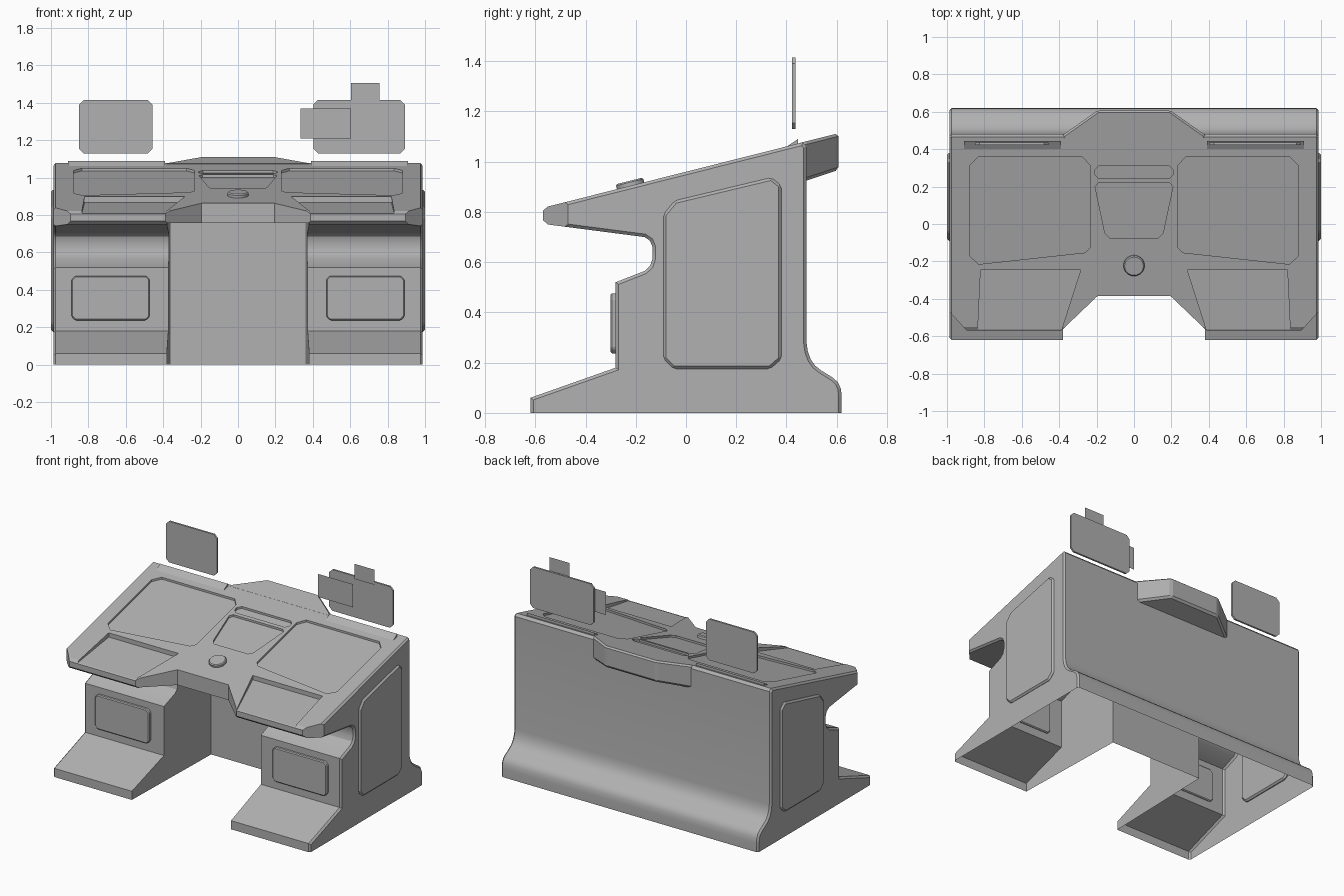
import bpy, bmesh
from mathutils import Matrix

if "Cube" in bpy.data.objects:
    bpy.data.objects.remove(bpy.data.objects["Cube"])

# Mid grey finish shared by every part
grey = bpy.data.materials.new("mid_grey")
grey.diffuse_color = (0.44, 0.44, 0.44, 1)
grey.use_nodes = True
grey.node_tree.nodes["Principled BSDF"].inputs["Base Color"].default_value = grey.diffuse_color


def top(y):
    """Height of the sloping desk top."""
    return 0.96 + 0.252 * y


def finish(name, bm, bevel=0.0):
    bmesh.ops.recalc_face_normals(bm, faces=bm.faces)
    me = bpy.data.meshes.new(name)
    bm.to_mesh(me)
    bm.free()
    me.materials.append(grey)
    ob = bpy.data.objects.new(name, me)
    bpy.context.collection.objects.link(ob)
    if bevel:
        m = ob.modifiers.new("Bevel", 'BEVEL')
        m.width, m.segments, m.limit_method = bevel, 1, 'ANGLE'
    return ob


def loft(lo, hi):
    """Closed solid between two matching point loops."""
    bm = bmesh.new()
    a = [bm.verts.new(p) for p in lo]
    b = [bm.verts.new(p) for p in hi]
    bm.faces.new(a)
    bm.faces.new(b)
    for i in range(len(a)):
        j = (i + 1) % len(a)
        bm.faces.new((a[i], a[j], b[j], b[i]))
    return bm


def column(name, pts, zlo, zhi, bevel=0.0):
    """Outline in plan, bottom and top heights given as functions of y."""
    return finish(name, loft([(x, y, zlo(y)) for x, y in pts],
                             [(x, y, zhi(y)) for x, y in pts]), bevel)


def clipped(x0, x1, z0, z1, c):
    """Rectangle with cut corners."""
    return [(x0 + c, z0), (x1 - c, z0), (x1, z0 + c), (x1, z1 - c),
            (x1 - c, z1), (x0 + c, z1), (x0, z1 - c), (x0, z0 + c)]


def plate(name, pts, y0, y1, bevel=0.0):
    """Outline in x, z with thickness along y."""
    return finish(name, loft([(x, y0, z) for x, z in pts],
                             [(x, y1, z) for x, z in pts]), bevel)


def flip(pts, s):
    return [(s * x, y) for x, y in pts]


# Desk body: side profile stretched across the width, with chamfered ends
profile = [(-0.62, -0.05), (-0.62, 0.06), (-0.28, 0.18), (-0.28, 0.52),
           (-0.165, 0.565), (-0.143, 0.585), (-0.133, 0.615), (-0.133, 0.66),
           (-0.143, 0.685), (-0.165, 0.70), (-0.55, 0.75), (-0.57, 0.768),
           (-0.57, 0.805), (-0.55, top(-0.55)), (0.465, top(0.465)), (0.48, 1.06),
           (0.48, 0.28), (0.485, 0.245), (0.497, 0.212), (0.515, 0.187),
           (0.54, 0.168), (0.585, 0.14), (0.605, 0.122), (0.617, 0.095),
           (0.62, 0.06), (0.62, -0.05)]
W, C = 0.987, 0.012
bm = loft([(C - W, y, z) for y, z in profile], [(W - C, y, z) for y, z in profile])
bmesh.ops.recalc_face_normals(bm, faces=bm.faces)
caps = [f for f in bm.faces if len(f.verts) > 4]
bmesh.ops.inset_individual(bm, faces=caps, thickness=C, depth=C, use_even_offset=True)
body = finish("desk_body", bm)

# Cutters: knee well, front notch, front corners and top recesses
above = lambda y: top(y) + 0.1
shallow = lambda y: top(y) - 0.014
cutters = [
    column("knee_cut", [(-0.385, -0.8), (0.385, -0.8), (0.36, 0.22), (-0.36, 0.22)],
           lambda y: -0.2, lambda y: 0.757),
    column("notch_cut", [(-0.42, -0.6), (0.42, -0.6), (0.195, -0.385), (-0.195, -0.385)],
           lambda y: 0.6, lambda y: 1.3),
    column("centre_recess", [(-0.13, -0.075), (0.13, -0.075), (0.155, -0.05), (0.208, 0.2),
                             (0.19, 0.22), (-0.19, 0.22), (-0.208, 0.2), (-0.155, -0.05)],
           shallow, above),
    column("slot_recess", clipped(-0.21, 0.21, 0.243, 0.31, 0.022), shallow, above)]
for s in (-1, 1):
    cutters += [
        column("corner_cut", flip([(1.05, -0.40), (0.84, -0.63), (1.05, -0.63)], s),
               lambda y: 0.68, lambda y: 1.2),
        column("pad_recess", flip([(0.88, 0.31), (0.835, 0.357), (0.275, 0.357), (0.232, 0.31),
                                   (0.232, -0.125), (0.262, -0.153), (0.83, -0.215),
                                   (0.88, -0.17)], s), shallow, above),
        column("tray_recess", flip([(0.835, -0.563), (0.82, -0.245), (0.285, -0.245),
                                    (0.387, -0.563)], s),
               lambda y: top(y) - 0.03 + 0.02 * (-0.245 - y) / 0.318, above)]
for c in cutters:
    c.hide_render = True
    m = body.modifiers.new("Cut", 'BOOLEAN')
    m.operation, m.solver, m.object = 'DIFFERENCE', 'EXACT', c
bpy.context.view_layer.update()
cut = bpy.data.meshes.new_from_object(
    body.evaluated_get(bpy.context.evaluated_depsgraph_get()))
body.modifiers.clear()
for c in cutters:
    bpy.data.objects.remove(c)

# Open the underside at floor level
bm = bmesh.new()
bm.from_mesh(cut)
bmesh.ops.bisect_plane(bm, geom=bm.verts[:] + bm.edges[:] + bm.faces[:], dist=1e-5,
                       plane_co=(0, 0, 0), plane_no=(0, 0, -1), clear_outer=True)
bm.to_mesh(cut)
bm.free()
body.data = cut
bpy.context.view_layer.objects.active = body
body.select_set(True)
bpy.ops.object.shade_smooth_by_angle(angle=0.42)
body.select_set(False)

# Overhanging hood at the back
column("rear_hood", [(-0.40, 0.44), (0.40, 0.44), (0.375, 0.48), (0.195, 0.607),
                     (-0.195, 0.607), (-0.375, 0.48)],
       lambda y: 0.925 + 0.33 * (y - 0.48), lambda y: top(y) + 0.0004, 0.012)

# Round knob lying on the slope
bm = bmesh.new()
tilt = Matrix.Translation((0, -0.222, top(-0.222) + 0.005)) @ Matrix.Rotation(0.247, 4, 'X')
bmesh.ops.create_cone(bm, cap_ends=True, segments=32, radius1=0.056, radius2=0.056,
                      depth=0.03, matrix=tilt)
finish("knob", bm, 0.006)

# Paired panels
side = [(-0.09, 0.215), (-0.05, 0.175), (0.335, 0.175), (0.38, 0.215), (0.38, 0.905),
        (0.34, 0.937), (-0.045, 0.845), (-0.09, 0.79)]
lip = [(0.395, top(0.395) - 0.003), (0.42, 1.05), (0.445, 1.06), (0.445, 1.09)]
for s, tag in ((-1, "left"), (1, "right")):
    finish("side_panel_" + tag, loft([(s * 0.97, y, z) for y, z in side],
                                     [(s * 1.0, y, z) for y, z in side]), 0.011)
    plate("drawer_front_" + tag, flip(clipped(0.472, 0.89, 0.237, 0.475, 0.02), s),
          -0.301, -0.27, 0.006)
    finish("projector_lip_" + tag, loft([(s * 0.39, y, z) for y, z in lip],
                                        [(s * 0.91, y, z) for y, z in lip]))

# Floating screens
plate("screen_left", clipped(-0.85, -0.458, 1.13, 1.415, 0.024), 0.423, 0.436)
plate("screen_right", clipped(0.403, 0.892, 1.13, 1.415, 0.024), 0.423, 0.436)

# Thin display cards in front of the right screen
for name, x0, x1, z0, z1, y in (("card_low", 0.335, 0.603, 1.21, 1.37, 0.398),
                                ("card_high", 0.603, 0.757, 1.40, 1.505, 0.415)):
    bm = bmesh.new()
    bm.faces.new([bm.verts.new((x, y, z)) for x, z in
                  ((x0, z0), (x1, z0), (x1, z1), (x0, z1))])
    finish(name, bm)
